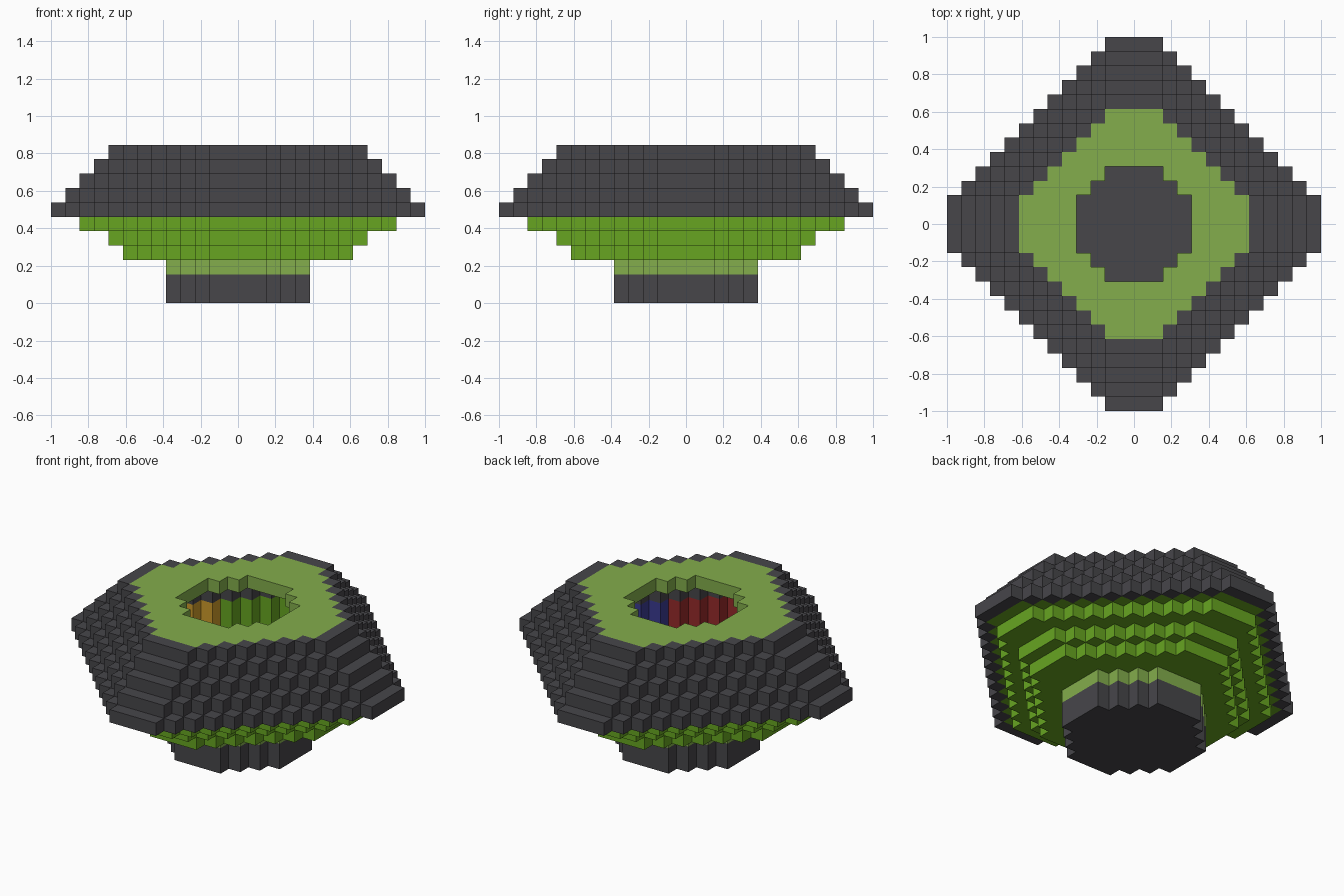
import bpy, bmesh
from mathutils import Vector

cube = bpy.data.objects.get("Cube")
if cube:
    bpy.data.objects.remove(cube, do_unlink=True)

HALF = 13                # half width of the widest layer, in blocks
UNIT = 1 / HALF          # size of one block


def srgb(r, g, b):
    def lin(c):
        c /= 255
        return c / 12.92 if c < 0.04 else ((c + 0.055) / 1.055) ** 2.4
    return (lin(r), lin(g), lin(b), 1)


def make_material(name, color):
    mat = bpy.data.materials.new(name)
    mat.use_nodes = True
    mat.diffuse_color = color
    bsdf = next(n for n in mat.node_tree.nodes if n.type == 'BSDF_PRINCIPLED')
    bsdf.inputs["Base Color"].default_value = color
    bsdf.inputs["Roughness"].default_value = 0.8
    return mat


charcoal = make_material("charcoal", srgb(71, 70, 74))
leaf = make_material("leaf_green", srgb(103, 165, 33))
pale = make_material("pale_green", srgb(131, 173, 76))
yellow = make_material("amber_yellow", srgb(205, 155, 42))
blue = make_material("deep_blue", srgb(58, 58, 145))
red = make_material("dark_red", srgb(150, 42, 42))

cells = {}               # block position -> part name


def mirror_index(v):
    return v if v >= 0 else -1 - v


def inside(x, y, n):
    i, j = mirror_index(x), mirror_index(y)
    return i + j <= n and max(i, j) < n


def always(x, y):
    return True


def fill(part, layer, outer, inner=0, rule=always):
    """Fill a stepped diamond ring of blocks on one layer."""
    for x in range(-HALF, HALF):
        for y in range(-HALF, HALF):
            if inside(x, y, outer) and not inside(x, y, inner) and rule(x, y):
                cells[x, y, layer] = part


def along_x(x, y):
    return mirror_index(x) > mirror_index(y)


# Foot and neck
for layer in (0, 1):
    fill("foot", layer, 5)
fill("neck", 2, 5)

# Green underside bowl with a dark floor inside
for layer, size in ((3, 8), (4, 9), (5, 11)):
    fill("lower_bowl", layer, size, 8 if layer == 5 else 0)
fill("cavity_floor", 4, 8)

# Dark sloping shell, hollow inside
for step in range(5):
    fill("upper_shell", 6 + step, HALF - step, 8)
fill("lower_bowl", 6, 12, 8)

# Four coloured panels lining the cavity
for layer in (5, 6, 7):
    fill("left_panel", layer, 9, 8, lambda x, y: along_x(x, y) and x >= 0)
    fill("right_panel", layer, 9, 8, lambda x, y: along_x(x, y) and x < 0)
    fill("back_panel", layer, 9, 8, lambda x, y: not along_x(x, y) and y >= 0)
    fill("front_panel", layer, 9, 8, lambda x, y: not along_x(x, y) and y < 0)

# Top plate with a stepped opening
fill("top_plate", 10, 8, 4)

parts = {
    "foot": charcoal, "neck": pale, "lower_bowl": leaf,
    "cavity_floor": charcoal, "upper_shell": charcoal, "top_plate": pale,
    "left_panel": blue, "right_panel": yellow,
    "back_panel": leaf, "front_panel": red,
}


def build(part, mat):
    """Make one object from the exposed block sides of a part."""
    bm = bmesh.new()
    for cell, owner in cells.items():
        if owner != part:
            continue
        for axis in range(3):
            for side in (-1, 1):
                near = list(cell)
                near[axis] += side
                if tuple(near) in cells:
                    continue
                normal, u, v = Vector(), Vector(), Vector()
                normal[axis] = side
                u[(axis + 1) % 3] = 0.5
                v[(axis + 2) % 3] = 0.5 * side
                mid = Vector(cell) + Vector((0.5, 0.5, 0.5)) + normal / 2
                corners = (mid - u - v, mid + u - v, mid + u + v, mid - u + v)
                bm.faces.new([bm.verts.new(c * UNIT) for c in corners])
    bmesh.ops.remove_doubles(bm, verts=bm.verts, dist=UNIT / 100)
    mesh = bpy.data.meshes.new(part)
    bm.to_mesh(mesh)
    bm.free()
    mesh.materials.append(mat)
    bpy.context.collection.objects.link(bpy.data.objects.new(part, mesh))


for part, mat in parts.items():
    build(part, mat)
